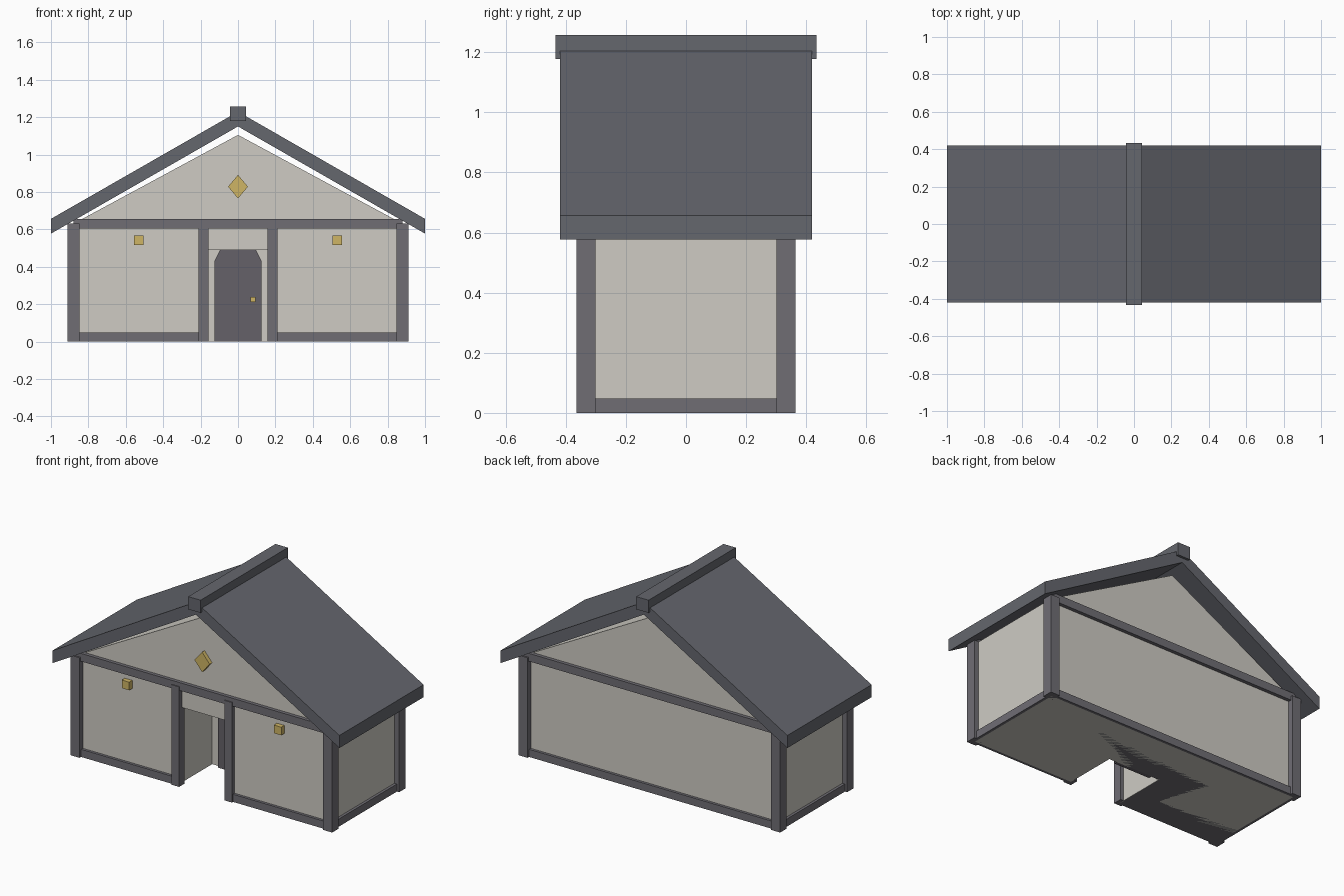
import bpy, bmesh
from mathutils import Vector

if "Cube" in bpy.data.objects:
    bpy.data.objects.remove(bpy.data.objects["Cube"])


def material(name, rgb):
    m = bpy.data.materials.new(name)
    m.diffuse_color = (*rgb, 1)
    m.use_nodes = True
    m.node_tree.nodes["Principled BSDF"].inputs["Base Color"].default_value = m.diffuse_color
    return m


PLASTER = material("plaster", (0.62, 0.60, 0.55))
TIMBER = material("timber", (0.16, 0.155, 0.175))
ROOF = material("roof_slate", (0.13, 0.135, 0.155))
DOOR = material("door_wood", (0.13, 0.12, 0.14))
GOLD = material("gold", (0.62, 0.46, 0.13))


def prism(name, pts, axis, lo, hi, mat):
    """Extrude a 2D profile: axis 'z' takes (x, y), axis 'y' takes (x, z)."""
    def at(a, b, h):
        return (a, b, h) if axis == 'z' else (a, h, b)
    bm = bmesh.new()
    face = bm.faces.new([bm.verts.new(at(a, b, lo)) for a, b in pts])
    top = bmesh.ops.extrude_face_region(bm, geom=[face])['geom']
    step = Vector(at(0, 0, hi - lo))
    bmesh.ops.translate(bm, vec=step, verts=[v for v in top if isinstance(v, bmesh.types.BMVert)])
    bmesh.ops.recalc_face_normals(bm, faces=bm.faces)
    me = bpy.data.meshes.new(name)
    bm.to_mesh(me)
    bm.free()
    me.materials.append(mat)
    ob = bpy.data.objects.new(name, me)
    bpy.context.collection.objects.link(ob)
    return ob


def box(name, x0, x1, y0, y1, z0, z1, mat):
    return prism(name, [(x0, y0), (x1, y0), (x1, y1), (x0, y1)], 'z', z0, z1, mat)


def notched_plan(w, d, n, back):
    """Rectangle plan with a porch notch in the front."""
    return [(-w, -d), (-n, -d), (-n, back), (n, back), (n, -d), (w, -d), (w, d), (-w, d)]


W, D = 0.88, 0.333     # wall half sizes
T = 0.032              # half timber thickness
BACK = 0.0             # back wall of the porch

# Walls with a recessed porch, and the solid part above it with the gable
prism("lower_walls", notched_plan(W, D, 0.18, BACK), 'z', 0, 0.49, PLASTER)
prism("upper_walls_and_gable", [(-W, 0.49), (W, 0.49), (W, 0.63), (0, 1.105), (-W, 0.63)],
      'y', -D, D, PLASTER)

# Timber frame
prism("base_sill", notched_plan(W + 0.017, D + 0.017, 0.183, BACK + 0.003), 'z', 0, 0.048, TIMBER)
for sx, side in ((-1, "left"), (1, "right")):
    for sy, end in ((-1, "front"), (1, "back")):
        box(f"{end}_{side}_corner_post", sx * W - T, sx * W + T,
            sy * D - T, sy * D + T, 0, 0.63, TIMBER)
    box(f"{side}_door_post", sx * 0.184 - 0.026, sx * 0.184 + 0.026,
        -D - 0.028, -D + 0.028, 0, 0.63, TIMBER)
    box(f"{side}_lantern", sx * 0.53 - 0.026, sx * 0.53 + 0.026,
        -D - 0.03, -D + 0.01, 0.517, 0.568, GOLD)
for sy, end in ((-1, "front"), (1, "back")):
    box(f"{end}_tie_beam", -W, W, sy * D - 0.022, sy * D + 0.022, 0.605, 0.655, TIMBER)

# Door with clipped top corners, and its knob
prism("door", [(-0.126, 0), (0.126, 0), (0.126, 0.43), (0.097, 0.489), (-0.097, 0.489), (-0.126, 0.43)],
      'y', BACK - 0.02, BACK + 0.01, DOOR)
box("door_knob", 0.067, 0.093, BACK - 0.04, BACK - 0.015, 0.212, 0.238, GOLD)

# Gable ornament
prism("gable_diamond", [(-0.053, 0.828), (0, 0.765), (0.053, 0.828), (0, 0.891)],
      'y', -D - 0.025, -D + 0.01, GOLD)

# Roof slopes and ridge cap
for s, side in ((-1, "left"), (1, "right")):
    prism(f"{side}_roof_slope", [(0, 1.15), (s, 0.577), (s, 0.656), (0, 1.229)],
          'y', -0.419, 0.419, ROOF)
box("ridge_cap", -0.043, 0.043, -0.434, 0.434, 1.178, 1.258, ROOF)
